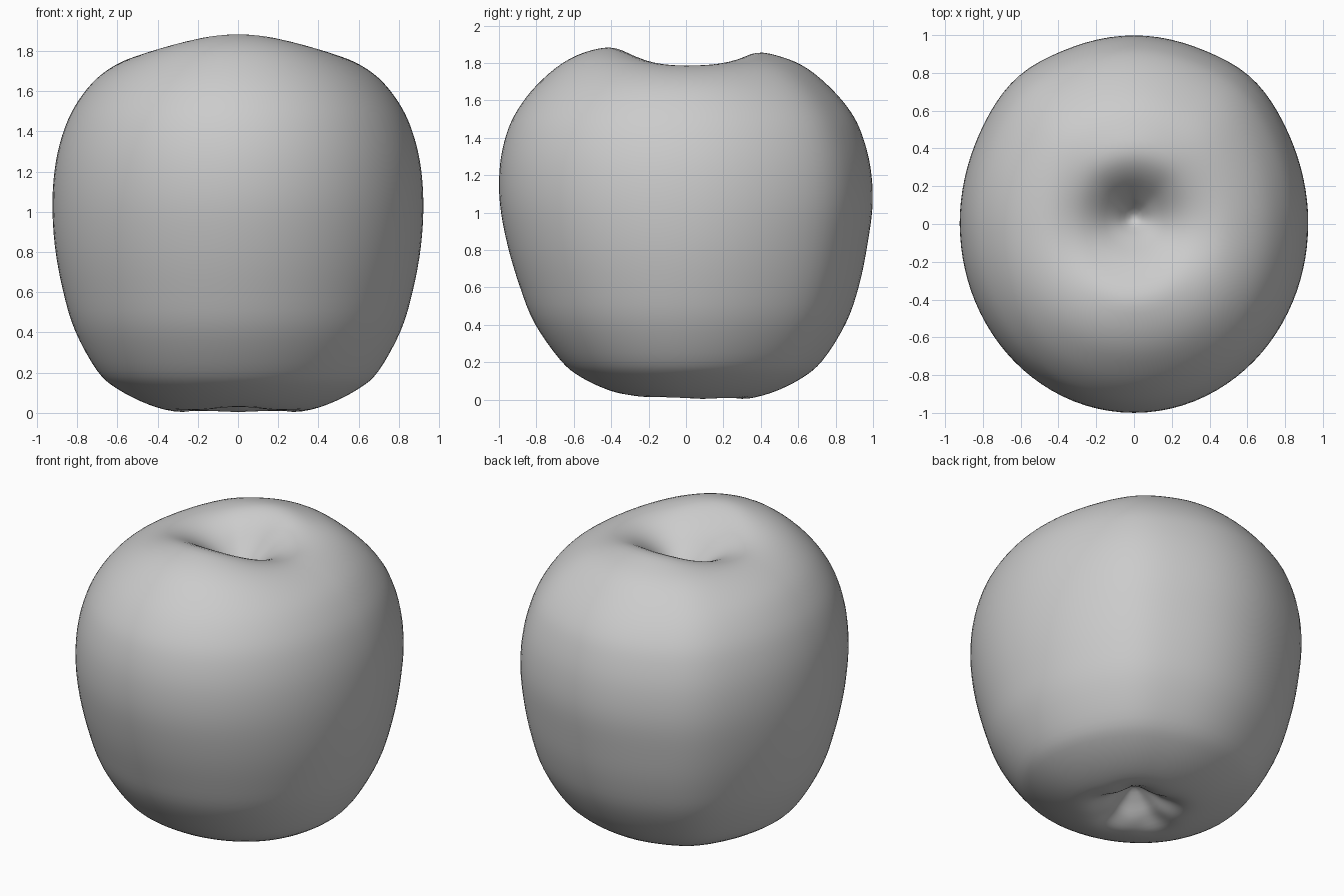
import bpy, bmesh
from math import sin, cos, pi, exp

if "Cube" in bpy.data.objects:
    bpy.data.objects.remove(bpy.data.objects["Cube"])

# Half profiles (radius, height) from bottom dimple over the skin to top dimple
SIDE = [(0, .17), (.09, .12), (.18, .04), (.29, .005), (.44, .04), (.6, .12), (.7, .21),
        (.81, .41), (.87, .61), (.91, .83), (.922, 1.05), (.905, 1.25), (.86, 1.42),
        (.795, 1.55), (.7, 1.665), (.58, 1.745), (.45, 1.785), (.32, 1.772),
        (.21, 1.72), (.1, 1.63), (0, 1.55)]
FRONT = [(0, .17), (.09, .12), (.18, .05), (.28, .022), (.41, .05), (.56, .12), (.67, .21),
         (.81, .41), (.89, .61), (.955, .83), (.995, 1.05), (.995, 1.25), (.96, 1.42),
         (.9, 1.55), (.8, 1.68), (.66, 1.8), (.51, 1.867), (.37, 1.877),
         (.22, 1.79), (.1, 1.66), (0, 1.55)]
BACK = [(0, .17), (.09, .12), (.18, .04), (.3, .005), (.45, .035), (.61, .11), (.73, .21),
        (.855, .41), (.925, .61), (.97, .83), (.998, 1.05), (.985, 1.25), (.94, 1.42),
        (.88, 1.54), (.78, 1.66), (.65, 1.77), (.52, 1.83), (.38, 1.855),
        (.26, 1.8), (.12, 1.66), (0, 1.55)]
SEG, SUB = 96, 4


def smooth(points):
    """Catmull-Rom resampling of a profile."""
    ext = [(-points[1][0], points[1][1])] + points + [(-points[-2][0], points[-2][1])]
    out = []
    for i in range(1, len(ext) - 2):
        a, b, c, d = ext[i - 1:i + 3]
        for k in range(SUB):
            t = k / SUB
            out.append(tuple(.5 * (2 * b[j] + (c[j] - a[j]) * t
                             + (2 * a[j] - 5 * b[j] + 4 * c[j] - d[j]) * t * t
                             + (3 * b[j] - a[j] - 3 * c[j] + d[j]) * t ** 3) for j in (0, 1)))
    return out + [points[-1]]


side, front, back = smooth(SIDE), smooth(FRONT), smooth(BACK)
bm = bmesh.new()


def point(i, a):
    """Blend the profiles around the fruit, with soft rear corners and base lobes."""
    s = sin(a)
    w = s * s
    end = front if s < 0 else back
    r, z = (side[i][j] * (1 - w) + end[i][j] * w for j in (0, 1))
    if s > 0:
        r *= 1 + .025 * exp(-((abs(cos(a)) - .64) / .2) ** 2)
    if z < .4:
        z += .012 * (1 + cos(5 * a + pi / 2)) * exp(-((r - .2) / .09) ** 2)
    y = r * s
    if z > 1.4:
        y += .03 * exp(-(r / .2) ** 2)
    return r * cos(a), y, z


n = len(side)
bottom = bm.verts.new(point(0, 0))
top = bm.verts.new(point(n - 1, 0))
rings = [[bm.verts.new(point(i, 2 * pi * k / SEG)) for k in range(SEG)] for i in range(1, n - 1)]
for k in range(SEG):
    m = (k + 1) % SEG
    bm.faces.new((bottom, rings[0][m], rings[0][k]))
    bm.faces.new((top, rings[-1][k], rings[-1][m]))
    for lo, hi in zip(rings, rings[1:]):
        bm.faces.new((lo[k], lo[m], hi[m], hi[k]))
bmesh.ops.recalc_face_normals(bm, faces=bm.faces)
for f in bm.faces:
    f.smooth = True

# Apple body
mesh = bpy.data.meshes.new("apple_body")
bm.to_mesh(mesh)
bm.free()
apple = bpy.data.objects.new("apple_body", mesh)
bpy.context.collection.objects.link(apple)
